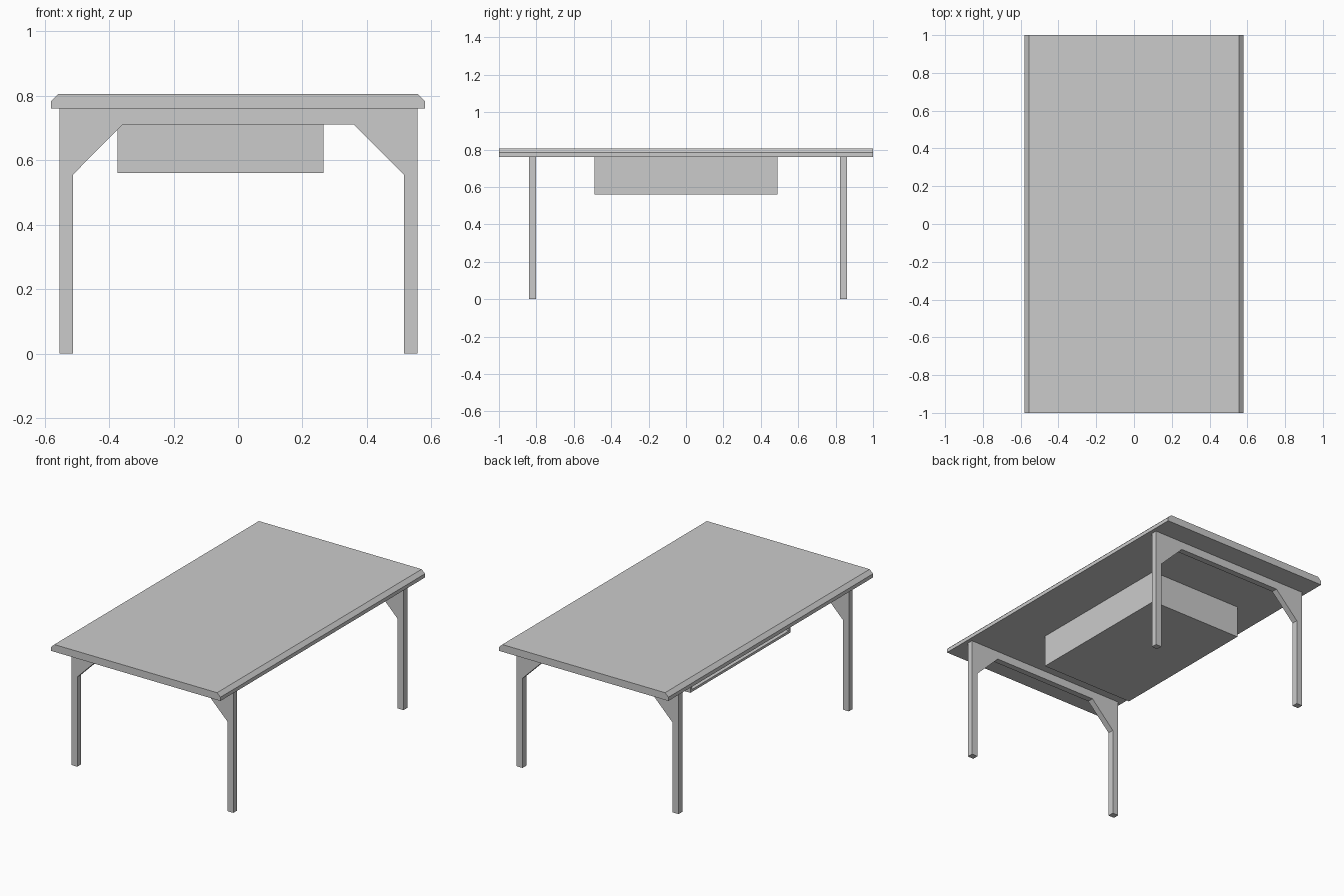
import bpy, bmesh

if "Cube" in bpy.data.objects:
    bpy.data.objects.remove(bpy.data.objects["Cube"])


def extrude_profile(name, points, y0, y1):
    """Extrude a closed (x, z) outline from y0 to y1."""
    bm = bmesh.new()
    face = bm.faces.new([bm.verts.new((x, y0, z)) for x, z in points])
    ret = bmesh.ops.extrude_face_region(bm, geom=[face])
    moved = [v for v in ret["geom"] if isinstance(v, bmesh.types.BMVert)]
    bmesh.ops.translate(bm, verts=moved, vec=(0, y1 - y0, 0))
    bmesh.ops.recalc_face_normals(bm, faces=bm.faces)
    mesh = bpy.data.meshes.new(name)
    bm.to_mesh(mesh)
    bm.free()
    obj = bpy.data.objects.new(name, mesh)
    bpy.context.collection.objects.link(obj)
    return obj


def box_profile(x0, x1, z0, z1):
    return [(x0, z0), (x1, z0), (x1, z1), (x0, z1)]


# Tabletop with bevelled long edges
extrude_profile("tabletop", [(-0.58, 0.76), (0.58, 0.76), (0.58, 0.783),
                             (0.557, 0.805), (-0.557, 0.805), (-0.58, 0.783)], -1, 1)

# Two leg frames: a pair of legs joined by a braced apron
frame = [(-0.553, 0), (-0.512, 0), (-0.512, 0.555), (-0.358, 0.71),
         (0.36, 0.71), (0.515, 0.555), (0.515, 0), (0.556, 0),
         (0.556, 0.76), (-0.553, 0.76)]
for name, y0, y1 in (("front_leg_frame", -0.84, -0.802), ("back_leg_frame", 0.824, 0.862)):
    extrude_profile(name, frame, y0, y1)

# Storage shelf under the top, open towards -x
X0, X1, Y, Z0, Z1, T = -0.373, 0.265, 0.49, 0.56, 0.76, 0.015
extrude_profile("shelf_body", [(X0, Z0), (X1, Z0), (X1, Z1), (X1 - T, Z1),
                               (X1 - T, Z0 + T), (X0, Z0 + T)], -Y + T, Y - T)
for name, y0 in (("shelf_front_side", -Y), ("shelf_back_side", Y - T)):
    extrude_profile(name, box_profile(X0, X1, Z0, Z1), y0, y0 + T)
